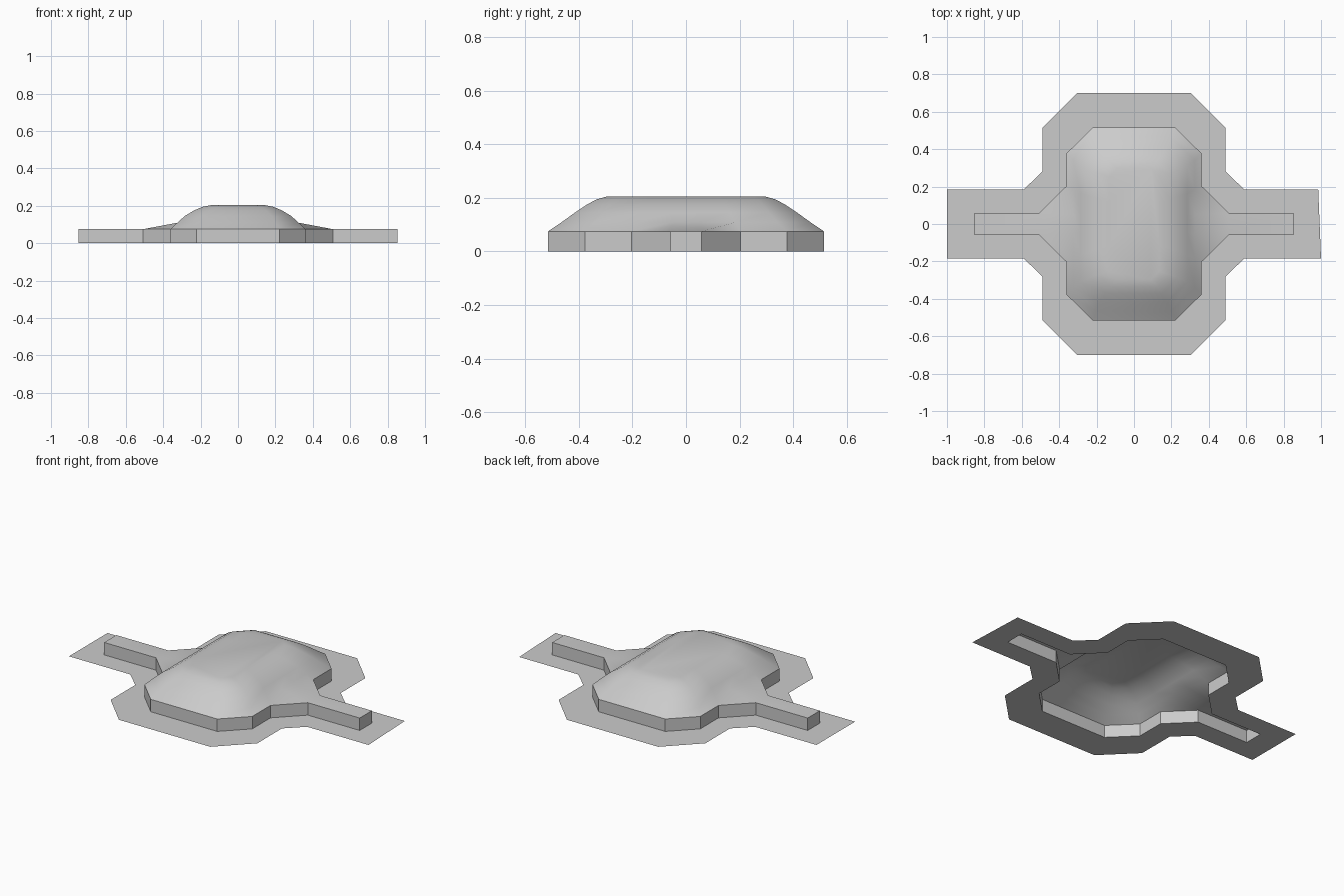
import bpy, bmesh

if "Cube" in bpy.data.objects:
    bpy.data.objects.remove(bpy.data.objects["Cube"])

WALL_Z = 0.075


def full_loop(quarter):
    """Mirror a quarter outline (+x, +y, starting at the arm) into a closed loop."""
    q1 = list(quarter)
    q2 = [(-x, y, z) for x, y, z in reversed(q1)]
    q3 = [(-x, -y, z) for x, y, z in q1]
    q4 = [(x, -y, z) for x, y, z in reversed(q1)]
    return q1 + q2 + q3 + q4


def loft(name, loops, cap=False, extra=(), smooth=False):
    """Skin a stack of loops; extra holds additional loose polygons."""
    bm = bmesh.new()
    rings = [[bm.verts.new(p) for p in loop] for loop in loops]
    for a, b in zip(rings, rings[1:]):
        n = len(a)
        for i in range(n):
            j = (i + 1) % n
            bm.faces.new((a[i], a[j], b[j], b[i]))
    if cap:
        bm.faces.new(rings[-1])
    for poly in extra:
        bm.faces.new([bm.verts.new(p) for p in poly])
    bmesh.ops.remove_doubles(bm, verts=bm.verts, dist=1e-5)
    mesh = bpy.data.meshes.new(name)
    bm.to_mesh(mesh)
    bm.free()
    ob = bpy.data.objects.new(name, mesh)
    bpy.context.collection.objects.link(ob)
    for p in mesh.polygons:
        p.use_smooth = smooth
    return ob


def at_z(points, z):
    return [(x, y, z) for x, y in points]


inner = [(0.853, 0.058), (0.507, 0.058), (0.36, 0.204), (0.36, 0.378), (0.222, 0.515)]
outer = [(1.0, 0.184), (0.59, 0.184), (0.49, 0.28), (0.49, 0.515), (0.305, 0.70)]

# Thin flat flange around the hollow body
flange_edge = full_loop(at_z(outer, 0))
flange_edge[0] = (0.985, 0.184, 0)
loft("flange", [flange_edge, full_loop(at_z(inner, 0))])

# Upright side wall
loft("side_wall", [full_loop(at_z(inner, 0)), full_loop(at_z(inner, WALL_Z))])

# Domed lid: half width, half depth, corner cut, height
profile = [(0.325, 0.465, 0.125, 0.109), (0.285, 0.415, 0.105, 0.145),
           (0.235, 0.370, 0.085, 0.175), (0.19, 0.335, 0.065, 0.194),
           (0.135, 0.297, 0.045, 0.205)]
rings = [full_loop(at_z(inner[1:], WALL_Z))]
for w, d, c, z in profile:
    s = d / 0.515
    rings.append(full_loop([(w, 0.058 * s, z), (w, 0.204 * s, z),
                            (w, d - c, z), (w - c, d, z)]))

# Flat tops of the two arms join the lid
arms = []
for s in (1, -1):
    quad = [(0.507, -0.058), (0.853, -0.058), (0.853, 0.058), (0.507, 0.058)]
    arms.append([(x * s, y * s, WALL_Z) for x, y in quad])
loft("domed_lid", rings, cap=True, extra=arms, smooth=True)
